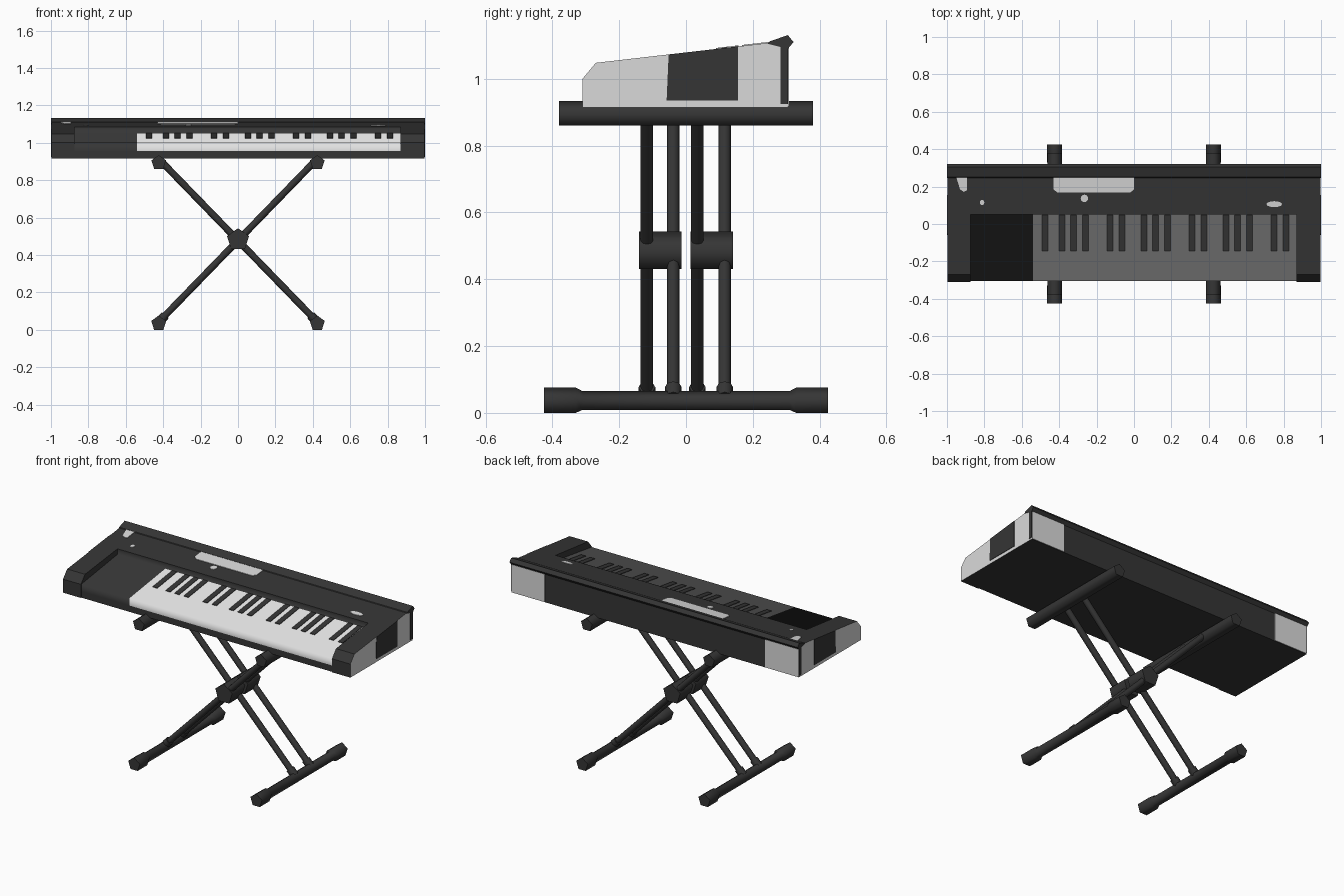
import bpy, bmesh, math
from mathutils import Vector

if "Cube" in bpy.data.objects:
    bpy.data.objects.remove(bpy.data.objects["Cube"])


def material(name, c):
    m = bpy.data.materials.new(name)
    m.diffuse_color = (c, c, c, 1)
    m.use_nodes = True
    m.node_tree.nodes["Principled BSDF"].inputs["Base Color"].default_value = m.diffuse_color
    return m


DARK = material("charcoal", 0.036)
LIGHT = material("pale grey", 0.70)
WHITE = material("key white", 0.75)


def finish(name, bm, mats, angle=None):
    bmesh.ops.recalc_face_normals(bm, faces=bm.faces)
    me = bpy.data.meshes.new(name)
    bm.to_mesh(me)
    bm.free()
    for m in mats:
        me.materials.append(m)
    ob = bpy.data.objects.new(name, me)
    bpy.context.collection.objects.link(ob)
    if angle:
        bpy.ops.object.select_all(action='DESELECT')
        ob.select_set(True)
        bpy.context.view_layer.objects.active = ob
        bpy.ops.object.shade_smooth_by_angle(angle=math.radians(angle))
    return ob


def loft(name, rings, mats, angle=None):
    """Closed solid through a list of equal-length point rings."""
    bm = bmesh.new()
    vs = [[bm.verts.new(p) for p in r] for r in rings]
    n = len(vs[0])
    bm.faces.new(vs[0])
    bm.faces.new(vs[-1])
    for a, b in zip(vs, vs[1:]):
        for i in range(n):
            j = (i + 1) % n
            bm.faces.new((a[i], a[j], b[j], b[i]))
    return finish(name, bm, mats, angle)


def prism_x(name, yz, x0, x1, mat):
    return loft(name, [[(x, y, z) for y, z in yz] for x in (x0, x1)], [mat])


def plate(name, xy, height, mat):
    """Thin painted detail lying on a sloping surface."""
    return loft(name, [[(x, y, height(y) + d) for x, y in xy]
                       for d in (-0.004, 0.003)], [mat])


def rect(x0, x1, y0, y1):
    return [(x0, y0), (x1, y0), (x1, y1), (x0, y1)]


def disc(cx, cy, rx, ry, n=12):
    return [(cx + rx * math.cos(i * math.tau / n),
             cy + ry * math.sin(i * math.tau / n)) for i in range(n)]


def bar_y(name, x, z, steps, angle=75):
    """Five-sided bar along y, flat side down; steps are (y, radius)."""
    return loft(name, [[(x + r * math.sin(i * math.tau / 5), y,
                         z + r * math.cos(i * math.tau / 5)) for i in range(5)]
                       for y, r in steps], [DARK], angle)


def tube(name, a, b, r, n=8):
    a, b = Vector(a), Vector(b)
    d = (b - a).normalized()
    u = Vector((0, 1, 0))
    v = d.cross(u)
    ring = [r * (u * math.cos(i * math.tau / n) + v * math.sin(i * math.tau / n))
            for i in range(n)]
    return loft(name, [[p + o for o in ring] for p in (a, b)], [DARK], 50)


def top_z(y):
    return 1.048 + (y + 0.27) * 0.1154


def deck_z(y):
    return 1.0 + (y + 0.305) * 0.141


# console between the end blocks
XL, XR, XK = -0.873, 0.869, -0.54
prism_x("console_body", [(-0.305, 0.915), (-0.305, 0.955), (0.052, 0.955),
                         (0.052, top_z(0.052)), (0.25, top_z(0.25)),
                         (0.305, 1.105), (0.305, 0.915)], XL, XR, DARK)

# end blocks: pale outer face, dark elsewhere
END = 0.997
for side, inner in (("left", XL), ("right", XR)):
    s = -1 if side == "left" else 1
    ob = prism_x(side + "_end_block",
                 [(-0.31, 0.915), (-0.31, 1.0), (-0.27, 1.048),
                  (0.25, top_z(0.25)), (0.305, 1.105), (0.305, 0.915)],
                 inner, s * END, DARK)
    ob.data.materials.append(LIGHT)
    for p in ob.data.polygons:
        if p.normal.x * s > 0.9:
            p.material_index = 1
    prism_x(side + "_side_panel", [(-0.058, 0.935), (-0.052, top_z(-0.052)),
                                   (0.155, top_z(0.155)), (0.155, 0.935)],
            s * 0.994, s * 1.0, DARK)
    prism_x(side + "_corner_strip", [(0.283, 0.925), (0.283, 1.108),
                                     (0.306, 1.1), (0.306, 0.925)],
            s * 0.994, s * 1.0, DARK)
    prism_x(side + "_back_patch", [(0.300, 0.917), (0.300, 1.092),
                                   (0.308, 1.092), (0.308, 0.917)],
            s * 0.765, s * 0.995, LIGHT)

# raised rear trim
prism_x("rear_trim", [(0.245, 1.105), (0.25, 1.112), (0.305, 1.131),
                      (0.322, 1.11), (0.305, 1.09)], -1, 1, DARK)

# key deck: one smooth strip, white right of the dark panel
bm = bmesh.new()
prof = [(-0.306, 0.955), (-0.306, 1.0), (0.05, 1.05), (0.05, top_z(0.05))]
cols = [[bm.verts.new((x, y, z)) for y, z in prof] for x in (XL, XK, XR)]
for c in range(2):
    for i in range(3):
        f = bm.faces.new((cols[c][i], cols[c + 1][i], cols[c + 1][i + 1], cols[c][i + 1]))
        f.smooth = True
        f.material_index = 1 if c == 1 and i < 2 else 0
deck = finish("key_deck", bm, [DARK, WHITE])
if deck.data.polygons[1].normal.z < 0:
    deck.data.flip_normals()

# black keys, groups of three and two
xs = [-0.475] + [-0.385 + 0.4385 * k + o for k in range(3)
                 for o in (0, 0.062, 0.126, 0.257, 0.321)]
for i, x in enumerate(xs):
    plate(f"black_key_{i + 1}", rect(x - 0.016, x + 0.016, -0.145, 0.049), deck_z, DARK)

# painted top details
plate("display", [(-0.43, 0.25), (-0.43, 0.185), (-0.41, 0.168), (-0.02, 0.168),
                  (0.0, 0.185), (0.0, 0.25)], top_z, LIGHT)
plate("corner_mark", [(-0.95, 0.25), (-0.93, 0.185), (-0.91, 0.172),
                      (-0.892, 0.18), (-0.892, 0.25)], top_z, LIGHT)
plate("dial_mark", disc(-0.265, 0.137, 0.02, 0.02), top_z, LIGHT)
plate("left_dot", disc(-0.812, 0.115, 0.012, 0.014), top_z, LIGHT)
plate("right_badge", disc(0.75, 0.106, 0.042, 0.016), top_z, LIGHT)

# stand: support bars and feet
for s, side in ((-1, "left"), (1, "right")):
    bar_y(side + "_support_bar", s * 0.424, 0.893, [(-0.38, 0.041), (0.38, 0.041)])
    bar_y(side + "_foot", s * 0.424, 0.034,
          [(-0.425, 0.042), (-0.33, 0.042), (-0.31, 0.031),
           (0.31, 0.031), (0.33, 0.042), (0.425, 0.042)])

# crossed tubes with foot collars; s is the side of the upper end
for i, (y, s) in enumerate(((-0.117, 1), (-0.038, -1), (0.034, 1), (0.116, -1))):
    top, low = Vector((s * 0.415, y, 0.905)), Vector((-s * 0.42, y, 0.045))
    tube(f"leg_tube_{i + 1}", top, low, 0.0185)
    tube(f"leg_collar_{i + 1}", low, low.lerp(top, 0.037), 0.025)

# pivot hubs
for side, y in (("front", -0.077), ("rear", 0.077)):
    bar_y(side + "_pivot_hub", 0, 0.481, [(y - 0.064, 0.062), (y + 0.064, 0.062)])
